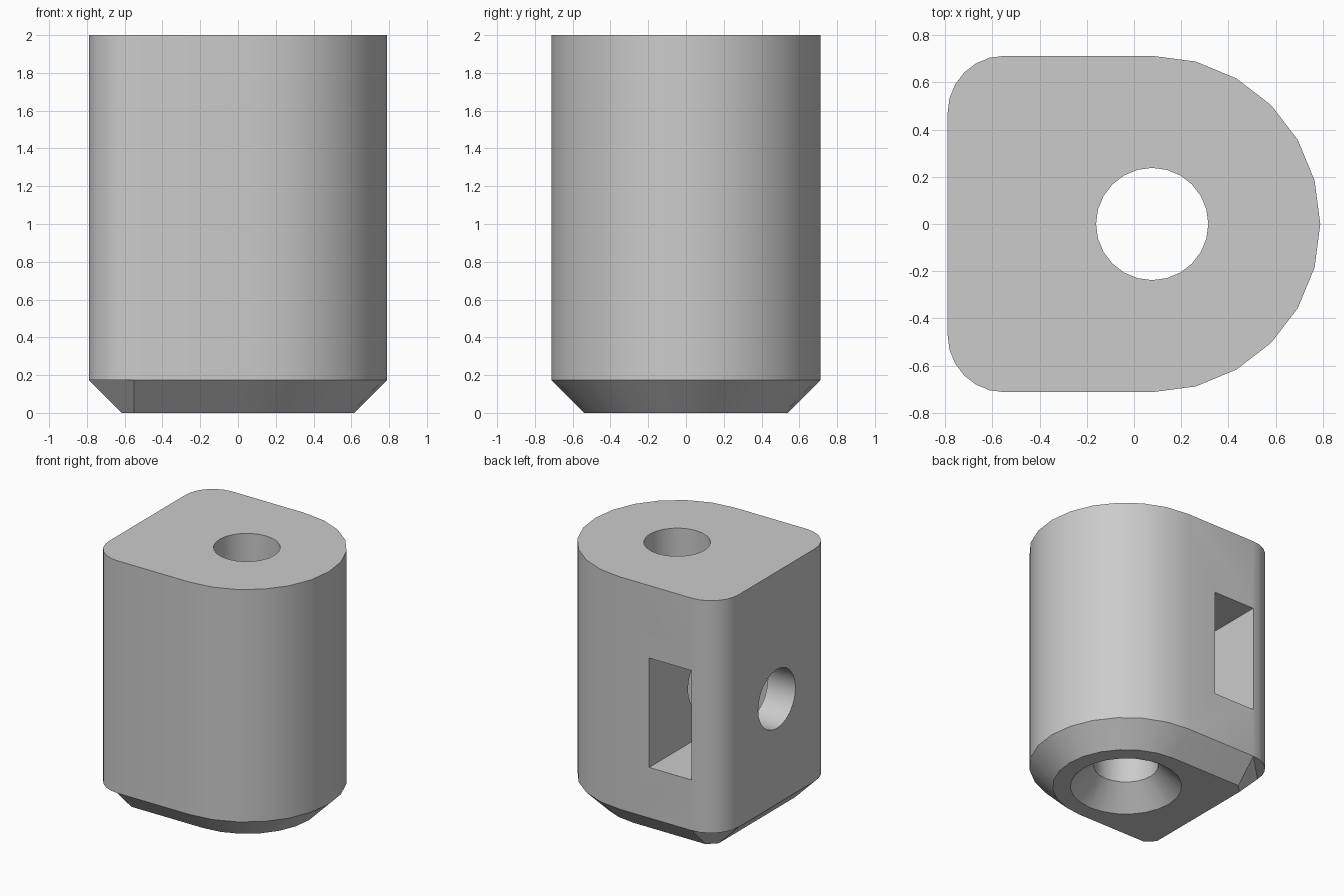
import bpy, bmesh, math
from mathutils import Matrix

if "Cube" in bpy.data.objects:
    bpy.data.objects.remove(bpy.data.objects["Cube"])

R = 0.713          # radius of the round side, half the depth
CX = 0.077         # axis of the round side and the bore
LEFT = -0.79       # flat side
CORNER = 0.24      # corner radius on the flat side
CHAMFER = 0.173    # bottom chamfer
TOP = 2.0
SEG = 24

grey = bpy.data.materials.new("light grey")
grey.use_nodes = True
grey.diffuse_color = (0.6, 0.6, 0.6, 1)
grey.node_tree.nodes["Principled BSDF"].inputs["Base Color"].default_value = (0.6, 0.6, 0.6, 1)


def arc(cx, cy, r, start, end, steps):
    angles = [math.radians(start + (end - start) * i / steps) for i in range(steps + 1)]
    return [(cx + r * math.cos(a), cy + r * math.sin(a)) for a in angles]


def d_outline(inset, corner_steps):
    """D-shaped outline, counter-clockwise: round side, back corner, front corner."""
    c = R - CORNER
    return (arc(CX, 0, R - inset, -90, 90, SEG // 2)
            + arc(LEFT + CORNER, c, CORNER - inset, 90, 180, corner_steps)
            + arc(LEFT + CORNER, -c, CORNER - inset, 180, 270, corner_steps))


def make_object(name, bm):
    bmesh.ops.recalc_face_normals(bm, faces=bm.faces[:])
    mesh = bpy.data.meshes.new(name)
    bm.to_mesh(mesh)
    bm.free()
    mesh.materials.append(grey)
    obj = bpy.data.objects.new(name, mesh)
    bpy.context.collection.objects.link(obj)
    return obj


def bridge(bm, low, high):
    n = len(low)
    for i in range(n):
        j = (i + 1) % n
        bm.faces.new((low[i], low[j], high[j], high[i]))


# Block: D-shaped column with rounded corners on a chamfered foot with cut corners
bm = bmesh.new()
STEPS = 6
top = [bm.verts.new((x, y, TOP)) for x, y in d_outline(0, STEPS)]
rim = [bm.verts.new((x, y, CHAMFER)) for x, y in d_outline(0, STEPS)]
foot = [bm.verts.new((x, y, 0)) for x, y in d_outline(CHAMFER, 1)]
bridge(bm, rim, top)
bm.faces.new(top)
bm.faces.new(foot)
first = SEG // 2 + 1
corners = [rim[first:first + STEPS + 1], rim[first + STEPS + 1:]]
for c in corners:                       # small ledges under the rounded corners
    bm.faces.new(c)
bridge(bm, foot, rim[:first] + [v for c in corners for v in (c[0], c[-1])])
block = make_object("clamp_block", bm)

# Bore cutter: straight hole with a countersunk lower end
bm = bmesh.new()
e = 0.05
rings = []
for r, z in [(0.238 + CHAMFER + e, -e), (0.238, CHAMFER), (0.238, TOP + e)]:
    rings.append([bm.verts.new((x, y, z)) for x, y in arc(CX, 0, r, 0, 360, SEG)[:-1]])
bridge(bm, rings[0], rings[1])
bridge(bm, rings[1], rings[2])
bm.faces.new(rings[0])
bm.faces.new(rings[2])
bore = make_object("bore_cutter", bm)

# Nut slot cutter, open at the back
bm = bmesh.new()
bmesh.ops.create_cube(bm, size=1, matrix=Matrix.Translation((-0.364, 0.185, 1.0))
                      @ Matrix.Diagonal((0.37, 1.23, 0.86, 1)))
slot = make_object("nut_slot_cutter", bm)

# Screw hole cutter, from the flat side into the bore
bm = bmesh.new()
bmesh.ops.create_cone(bm, cap_ends=True, segments=SEG, radius1=0.232, radius2=0.232, depth=0.96,
                      matrix=Matrix.Translation((-0.41, 0, 1.0)) @ Matrix.Rotation(math.pi / 2, 4, 'Y'))
screw = make_object("screw_hole_cutter", bm)

# Cut the holes
bpy.ops.object.select_all(action='DESELECT')
bpy.context.view_layer.objects.active = block
block.select_set(True)
for cutter in (bore, slot, screw):
    cutter.hide_render = True
    mod = block.modifiers.new(cutter.name, 'BOOLEAN')
    mod.operation = 'DIFFERENCE'
    mod.solver = 'EXACT'
    mod.object = cutter
    bpy.ops.object.modifier_apply(modifier=mod.name)
    bpy.data.objects.remove(cutter)

bpy.ops.object.shade_smooth_by_angle(angle=math.radians(30))
